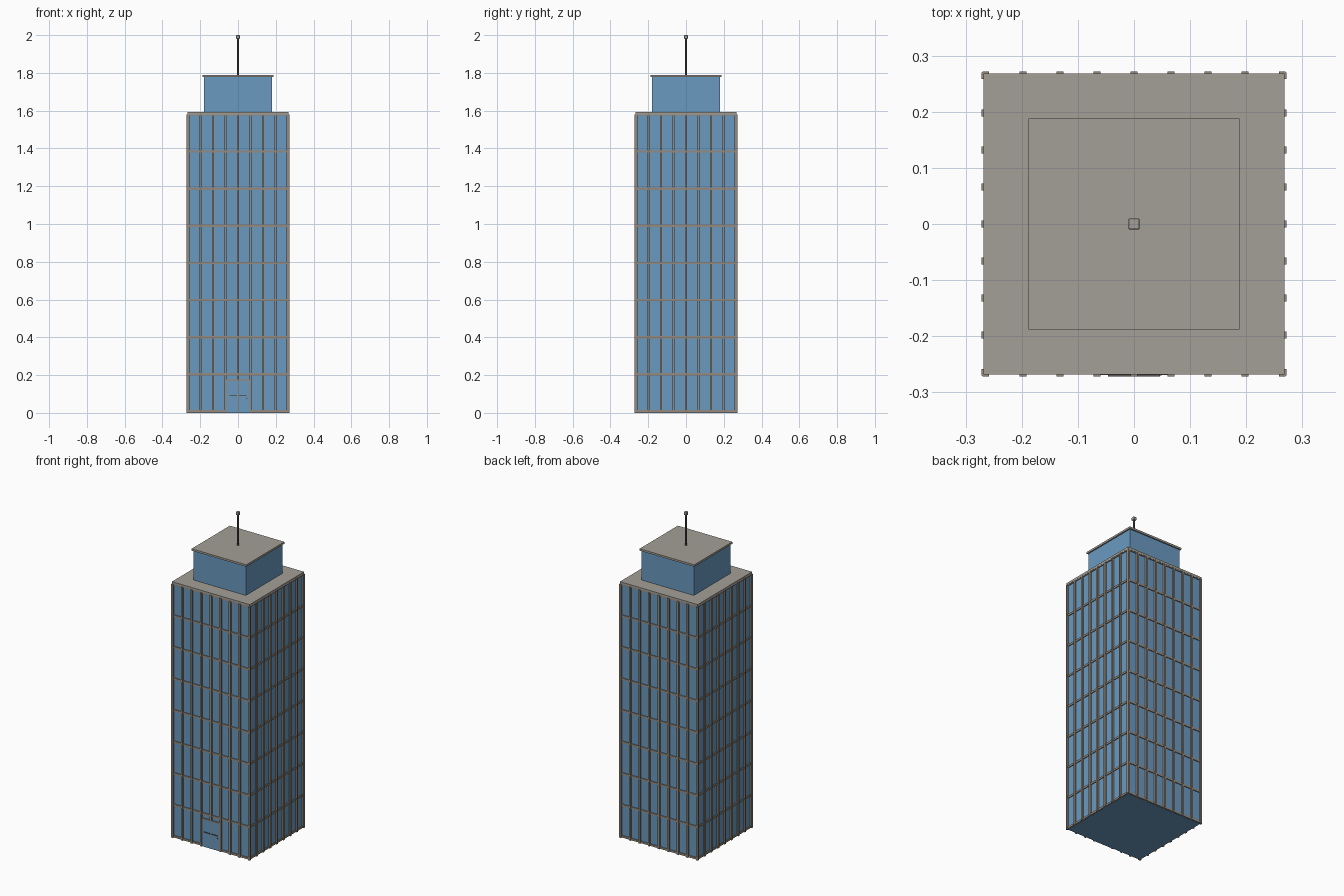
import bpy
import math

old = bpy.data.objects.get("Cube")
if old:
    bpy.data.objects.remove(old, do_unlink=True)


def material(name, rgb):
    m = bpy.data.materials.new(name)
    m.use_nodes = True
    m.diffuse_color = (*rgb, 1)
    m.node_tree.nodes["Principled BSDF"].inputs["Base Color"].default_value = (*rgb, 1)
    return m


GLASS = material("blue_glass", (0.145, 0.32, 0.53))
STONE = material("grey_stone", (0.37, 0.35, 0.31))
FRAME = material("bronze_frame", (0.30, 0.26, 0.21))
METAL = material("dark_metal", (0.10, 0.10, 0.10))


def box(name, x, y, z, mat):
    """Box spanning the (low, high) pairs x, y and z."""
    spans = (x, y, z)
    bpy.ops.mesh.primitive_cube_add(size=1, location=[sum(s) / 2 for s in spans])
    ob = bpy.context.object
    ob.name = name
    ob.scale = [s[1] - s[0] for s in spans]
    bpy.ops.object.transform_apply(location=False, rotation=False, scale=True)
    ob.data.materials.append(mat)
    return ob


def block(name, half, z, mat):
    return box(name, (-half, half), (-half, half), z, mat)


def bevel(ob, width):
    mod = ob.modifiers.new("Bevel", "BEVEL")
    mod.width = width
    mod.segments = 2


WALL = 0.262
PITCH = 0.066
TOP = 1.58
FLOOR = 0.1965
DOOR = 0.062

# Glass tower, penthouse and their roofs
block("tower_glass", WALL, (0, TOP), GLASS)
block("tower_roof", 0.268, (TOP, 1.594), STONE)
block("penthouse_glass", 0.18, (1.594, 1.778), GLASS)
block("penthouse_roof", 0.188, (1.778, 1.79), STONE)

# Window frames on the four sides, built on the front and turned about z
for turn, side in enumerate(("front", "left", "back", "right")):
    parts = []
    for i in range(-4, 5):
        x = i * PITCH
        base = 0.176 if side == "front" and i == 0 else 0
        parts.append(box(f"{side}_mullion", (x - 0.006, x + 0.006),
                         (-0.272, -WALL + 0.004), (base, TOP), FRAME))
    for k in range(9):
        z = 0.008 + k * FLOOR
        low, high = max(0, z - 0.006), min(TOP, z + 0.006)
        spans = [(-0.266, 0.266)]
        if side == "front" and k == 0:
            spans = [(-0.266, -PITCH), (PITCH, 0.266)]
        for span in spans:
            parts.append(box(f"{side}_floor_band", span, (-0.267, -WALL + 0.004),
                             (low, high), FRAME))
    for ob in parts:
        bpy.ops.object.select_all(action="DESELECT")
        ob.select_set(True)
        bpy.context.view_layer.objects.active = ob
        a = turn * math.pi / 2
        x, y, z = ob.location
        ob.location = (x * math.cos(a) - y * math.sin(a),
                       x * math.sin(a) + y * math.cos(a), z)
        ob.rotation_euler.z = a

# Double entrance door with lintel and push bars
for s, side in ((-1, "right"), (1, "left")):
    box(f"{side}_door", sorted((s * 0.001, s * DOOR)), (-0.267, -WALL + 0.002), (0, 0.172), GLASS)
    box(f"{side}_push_bar", sorted((s * 0.006, s * 0.046)), (-0.272, -0.266), (0.09, 0.095), METAL)
box("door_split", (-0.0015, 0.0015), (-0.268, -WALL), (0, 0.172), FRAME)
box("door_lintel", (-PITCH, PITCH), (-0.269, -WALL), (0.17, 0.177), FRAME)
box("door_lock", (0.042, 0.049), (-0.27, -0.266), (0.074, 0.08), METAL)

# Mast with a small bevelled cap
bpy.ops.mesh.primitive_cylinder_add(vertices=12, radius=0.0045, depth=0.2, location=(0, 0, 1.885))
mast = bpy.context.object
mast.name = "mast"
mast.data.materials.append(METAL)
bpy.ops.object.shade_smooth_by_angle()
cap = block("mast_cap", 0.01, (1.98, 2.0), STONE)
bevel(cap, 0.003)
